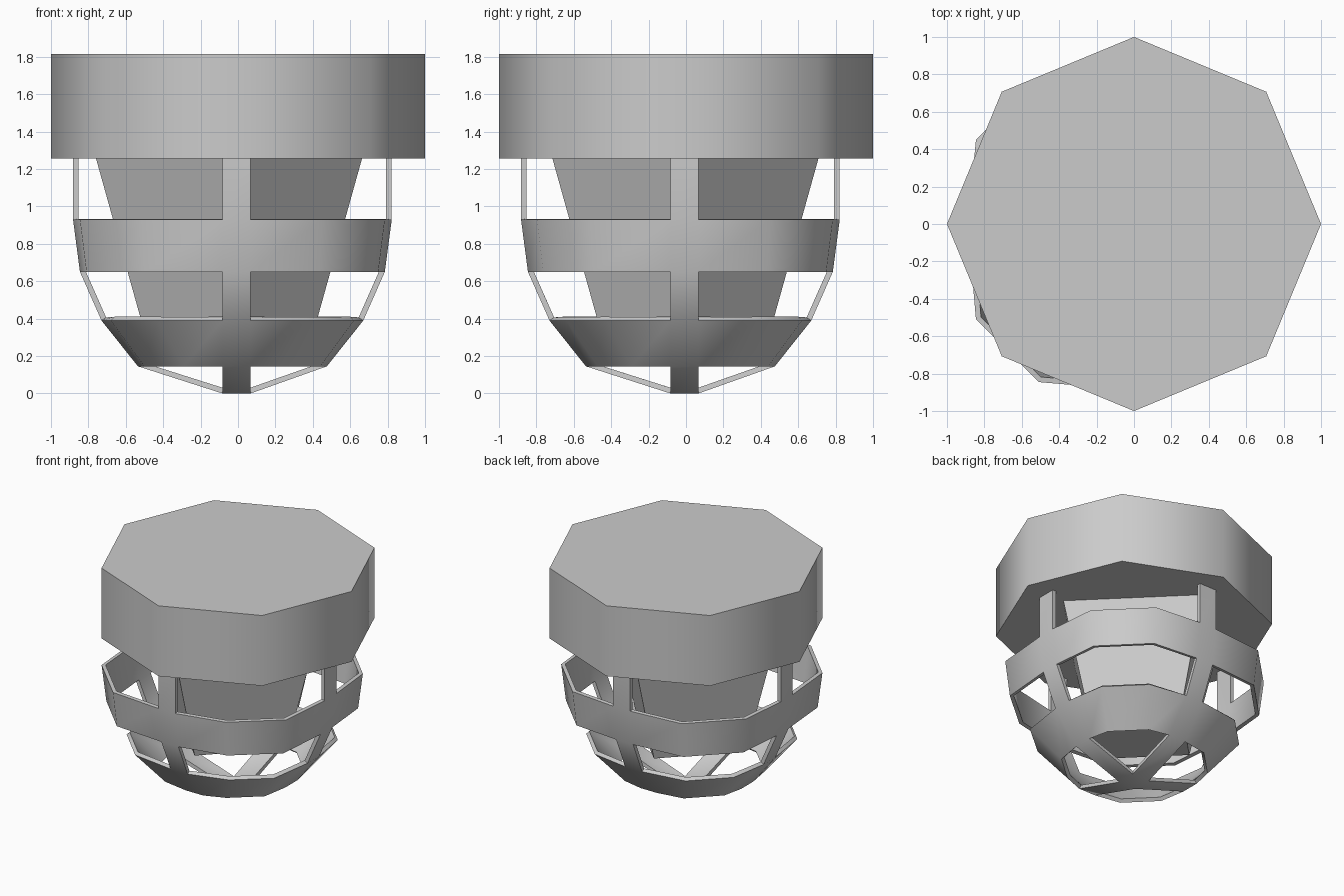
import bpy, bmesh, math
from mathutils import Matrix

if "Cube" in bpy.data.objects:
    bpy.data.objects.remove(bpy.data.objects["Cube"])


def smooth(ob, angle):
    bpy.ops.object.select_all(action='DESELECT')
    ob.select_set(True)
    bpy.context.view_layer.objects.active = ob
    bpy.ops.object.shade_smooth_by_angle(angle=math.radians(angle))


# Eight-sided drum on top
bpy.ops.mesh.primitive_cylinder_add(vertices=8, radius=1, depth=0.56,
                                    location=(0, 0, 1.535))
cap = bpy.context.object
cap.name = "top_drum"
smooth(cap, 50)

# Four-sided tapered core, corners on the axes
bpy.ops.mesh.primitive_cone_add(vertices=4, radius1=0.475, radius2=0.715,
                                depth=0.86, location=(-0.048, -0.003, 0.84))
bpy.context.object.name = "tapered_core"

# Cage: levels of (z, strut distance, corner far, corner near)
HALF = 0.075
LEVELS = [(0.0, HALF, HALF, HALF),
          (0.145, 0.505, 0.47, 0.26),
          (0.39, 0.70, 0.65, 0.40),
          (0.65, 0.815, 0.78, 0.47),
          (0.93, 0.852, 0.815, 0.48),
          (1.27, 0.852, 0.815, 0.48)]
RINGS = (1, 3)  # gaps between levels that are full bands


def shifted(v):
    return v - (0.008 if abs(v) <= HALF + 0.001 else 0.03)


bm = bmesh.new()
rows = []
for z, r, a, b in LEVELS:
    row = []
    for q in range(4):
        c, s = round(math.cos(q * math.pi / 2)), round(math.sin(q * math.pi / 2))
        for k, (x, y) in enumerate([(HALF, -r), (b, -a), (a, -b), (r, -HALF)]):
            if q == 0 and k == 1 and z > 0:
                y *= 0.94  # slightly flattened corner
            row.append(bm.verts.new((shifted(x * c - y * s),
                                     shifted(x * s + y * c), z)))
    rows.append(row)

for i in range(len(rows) - 1):
    lo, hi = rows[i], rows[i + 1]
    for j in range(16):
        if i in RINGS or j % 4 == 3:
            n = (j + 1) % 16
            bm.faces.new((lo[j], lo[n], hi[n], hi[j]))

# Bottom plate where the struts meet
bm.faces.new([rows[0][4 * q] for q in reversed(range(4))])
bmesh.ops.remove_doubles(bm, verts=bm.verts, dist=0.001)
bmesh.ops.delete(bm, geom=[v for v in bm.verts if not v.link_faces], context='VERTS')
mesh = bpy.data.meshes.new("cage")
bm.to_mesh(mesh)
bm.free()
cage = bpy.data.objects.new("cage", mesh)
bpy.context.collection.objects.link(cage)

# Give the cage thickness, inward
mod = cage.modifiers.new("thickness", 'SOLIDIFY')
mod.thickness = 0.03
mod.offset = -1
bpy.ops.object.select_all(action='DESELECT')
cage.select_set(True)
bpy.context.view_layer.objects.active = cage
bpy.ops.object.modifier_apply(modifier=mod.name)
smooth(cage, 50)
